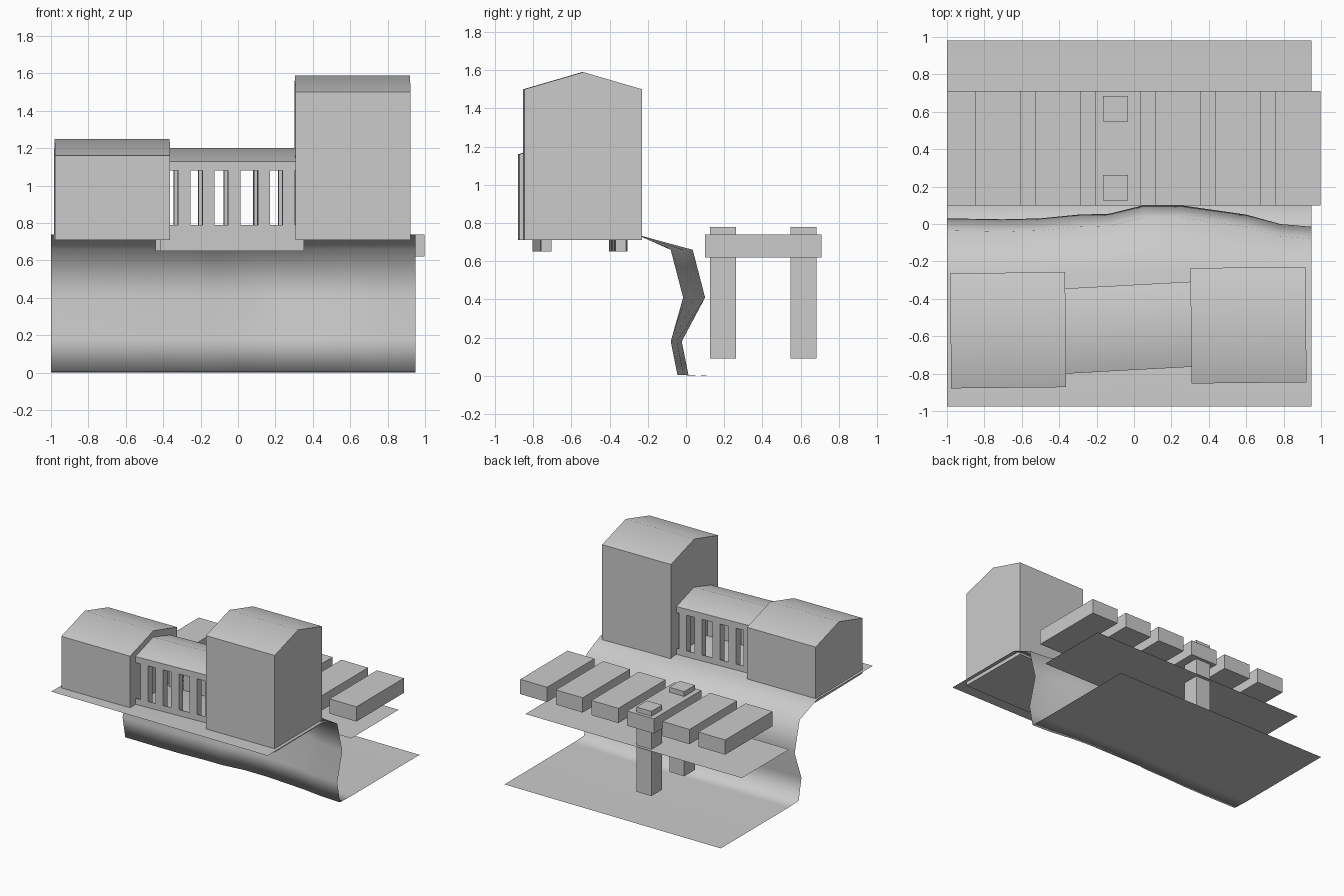
import bpy, math

if "Cube" in bpy.data.objects:
    bpy.data.objects.remove(bpy.data.objects["Cube"])

def mesh(name, verts, faces, smooth=None):
    me = bpy.data.meshes.new(name)
    me.from_pydata(verts, [], faces)
    me.update()
    ob = bpy.data.objects.new(name, me)
    bpy.context.collection.objects.link(ob)
    if smooth:
        bpy.ops.object.select_all(action='DESELECT')
        bpy.context.view_layer.objects.active = ob
        ob.select_set(True)
        bpy.ops.object.shade_smooth_by_angle(angle=math.radians(smooth))
    return ob

def place(ob, x, y, rot):
    ob.location = (x, y, 0)
    ob.rotation_euler.z = math.radians(rot)
    return ob

def box(name, x0, x1, y0, y1, z0, z1):
    v = [(x, y, z) for x in (x0, x1) for y in (y0, y1) for z in (z0, z1)]
    f = [(0, 1, 3, 2), (4, 6, 7, 5), (0, 4, 5, 1), (2, 3, 7, 6), (0, 2, 6, 4), (1, 5, 7, 3)]
    return mesh(name, v, f)

def gable(name, length, depth, z0, eave, ridge):
    """House-shaped prism with its ridge along x."""
    h, d = length / 2, depth / 2
    prof = [(-d, z0), (d, z0), (d, eave), (0, ridge), (-d, eave)]
    v = [(x, y, z) for x in (-h, h) for y, z in prof]
    f = [(4, 3, 2, 1, 0), (5, 6, 7, 8, 9)]
    f += [(i, (i + 1) % 5, (i + 1) % 5 + 5, i + 5) for i in range(5)]
    return mesh(name, v, f, 40)

# Cliff sheet: profile (y, z, bulge weight) swept over stations (x, bulge)
profile = [(-.975, .74, 0), (-.26, .74, 0), (-.08, .66, 1), (-.015, .41, 1),
           (-.08, .18, .5), (-.045, .005, .5), (.1, 0, .2), (.98, 0, 0)]
stations = [(-1, .045), (-.7, .04), (-.5, .045), (-.3, .065), (-.13, .07),
            (.05, .115), (.25, .115), (.6, .065), (.78, .015), (.95, 0)]
n = len(profile)
verts = [(x, y + b * w, z) for x, b in stations for y, z, w in profile]
faces = [(i * n + j, (i + 1) * n + j, (i + 1) * n + j + 1, i * n + j + 1)
         for i in range(len(stations) - 1) for j in range(n - 1)]
mesh("cliff_ground", verts, faces, 180)

# Level sheet under the walkway
mesh("lower_sheet", [(-1, .1, .47), (.95, .1, .47), (.95, .71, .47), (-1, .71, .47)],
     [(0, 1, 2, 3)])

# Walkway slabs and the pair of posts
for i in range(6):
    x = -.85 + i * .321
    box(f"walkway_slab_{i + 1}", x, x + .242, .1, .71, .62, .74)
for i, y in enumerate((.125, .547)):
    box(f"walkway_post_{i + 1}", -.167, -.033, y, y + .137, .09, .78)

# Houses at both ends
place(gable("low_house", .615, .615, .71, 1.16, 1.25), -.673, -.568, .6)
place(gable("tall_house", .615, .617, .71, 1.5, 1.59), .612, -.541, .6)

# Open gallery between the houses
cx, cy, rot = -.045, -.555, 3.1
place(gable("gallery_roof", .77, .455, 1.08, 1.13, 1.2), cx, cy, rot)
for side in (-1, 1):
    tag = "front" if side < 0 else "back"
    edge = .2275 * side
    y0, y1 = sorted((edge, edge - .004 * side))
    place(box(f"gallery_rail_{tag}", -.385, .385, y0, y1, .65, .79), cx, cy, rot)
    y0, y1 = sorted((edge, edge - .06 * side))
    for i, x in enumerate((-.255, -.125, .012, .172, .304)):
        place(box(f"gallery_column_{tag}_{i + 1}", x - .033, x + .033, y0, y1, .65, 1.08),
              cx, cy, rot)
